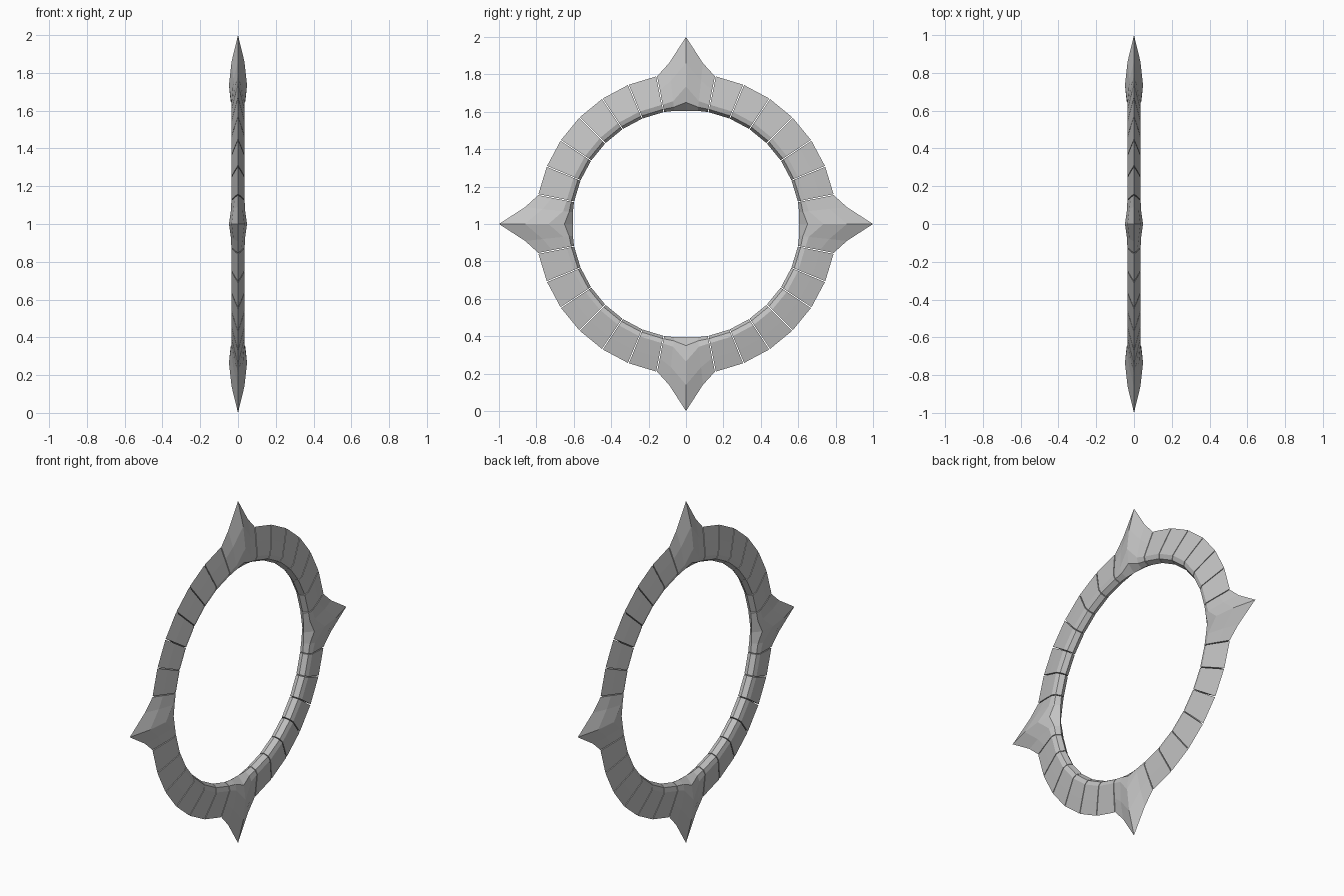
import bpy
import bmesh
from math import sin, cos, radians

cube = bpy.data.objects.get("Cube")
if cube:
    bpy.data.objects.remove(cube, do_unlink=True)

stone = bpy.data.materials.new("pale grey stone")
stone.use_nodes = True
grey = (0.55, 0.55, 0.55, 1)
stone.diffuse_color = grey
stone.node_tree.nodes["Principled BSDF"].inputs["Base Color"].default_value = grey

# Half cross-sections as (radius, half thickness), from outer edge to inner edge
RING = [(0.805, 0), (0.73, 0.0175), (0.65, 0.035), (0.625, 0.027), (0.61, 0)]
SHOULDER = [(0.865, 0), (0.77, 0.024), (0.66, 0.038), (0.628, 0.028), (0.608, 0)]
RIDGE = [(1.0, 0), (0.86, 0.034), (0.735, 0.048), (0.65, 0.039), (0.605, 0)]

STEP = 11.25   # angle of one block
GAP = 0.2      # half of the joint between blocks, in degrees


def make_block(name, columns):
    """Skin a closed block through mirrored sections placed around the ring."""
    bm = bmesh.new()
    loops = []
    for angle, half in columns:
        a = radians(angle)
        section = half + [(r, -x) for r, x in reversed(half[1:-1])]
        loops.append([bm.verts.new((x, r * sin(a), 1 + r * cos(a)))
                      for r, x in section])
    for one, two in zip(loops, loops[1:]):
        for i in range(len(one)):
            j = (i + 1) % len(one)
            bm.faces.new((one[i], one[j], two[j], two[i]))
    bm.faces.new(loops[0])
    bm.faces.new(loops[-1])
    bmesh.ops.recalc_face_normals(bm, faces=bm.faces)
    mesh = bpy.data.meshes.new(name)
    bm.to_mesh(mesh)
    bm.free()
    mesh.materials.append(stone)
    obj = bpy.data.objects.new(name, mesh)
    bpy.context.collection.objects.link(obj)


for quarter, side in enumerate(("top", "back", "bottom", "front")):
    base = quarter * 90
    # Pointed block
    edge = STEP - GAP
    make_block(side + "_spike", [
        (base - edge, RING), (base - 6, SHOULDER), (base, RIDGE),
        (base + 6, SHOULDER), (base + edge, RING)])
    # Plain blocks up to the next point
    for i in range(1, 7):
        start = base + i * STEP
        make_block(f"{side}_ring_block_{i}",
                   [(start + GAP, RING), (start + STEP - GAP, RING)])
